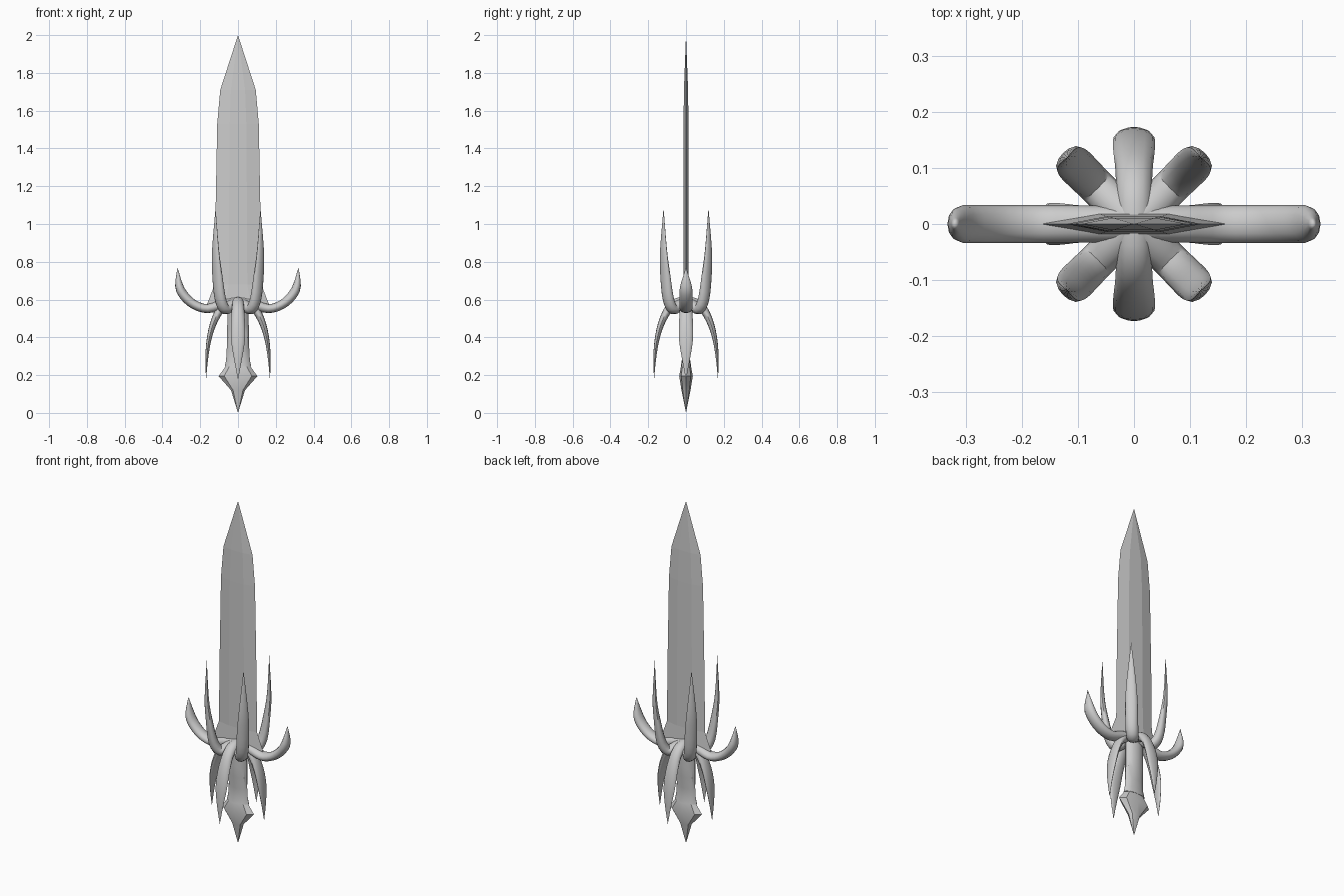
import bpy, bmesh, math
from mathutils import Vector, Matrix

if "Cube" in bpy.data.objects:
    bpy.data.objects.remove(bpy.data.objects["Cube"])


def loft(name, rings, smooth=True, angle=35):
    """Skin a list of equal-length vertex rings and cap both ends."""
    bm = bmesh.new()
    loops = [[bm.verts.new(p) for p in ring] for ring in rings]
    n = len(loops[0])
    for a, b in zip(loops, loops[1:]):
        for i in range(n):
            j = (i + 1) % n
            bm.faces.new((a[i], a[j], b[j], b[i]))
    bm.faces.new(loops[0][::-1])
    bm.faces.new(loops[-1])
    bmesh.ops.remove_doubles(bm, verts=bm.verts, dist=0.0002)
    bmesh.ops.recalc_face_normals(bm, faces=bm.faces)
    me = bpy.data.meshes.new(name)
    bm.to_mesh(me)
    bm.free()
    ob = bpy.data.objects.new(name, me)
    bpy.context.collection.objects.link(ob)
    if smooth:
        bpy.ops.object.select_all(action='DESELECT')
        ob.select_set(True)
        bpy.context.view_layer.objects.active = ob
        bpy.ops.object.shade_smooth_by_angle(angle=math.radians(angle))
    return ob


def ellipse(z, a, b, n=12):
    return [(a * math.cos(2 * math.pi * i / n), b * math.sin(2 * math.pi * i / n), z)
            for i in range(n)]


def spline(pts, steps=3):
    """Catmull-Rom refinement of the control points."""
    p = [Vector(q) for q in pts]
    p = [2 * p[0] - p[1]] + p + [2 * p[-1] - p[-2]]
    out = []
    for i in range(1, len(p) - 2):
        a, b, c, d = p[i - 1:i + 3]
        for s in range(steps):
            t = s / steps
            out.append(0.5 * (2 * b + (c - a) * t + (2 * a - 5 * b + 4 * c - d) * t * t
                              + (3 * b - a - 3 * c + d) * t ** 3))
    return out + [p[-2]]


def claw(name, pts, degrees, n=12):
    """Curved prong; points are (radius, z, half width, half thickness)."""
    path = spline(pts)
    turn = Matrix.Rotation(math.radians(degrees), 3, 'Z')
    rings = []
    for i, q in enumerate(path):
        d = path[min(i + 1, len(path) - 1)] - path[max(i - 1, 0)]
        nrm = Vector((-d[1], 0, d[0])).normalized()
        ring = []
        for k in range(n):
            t = 2 * math.pi * k / n
            v = Vector((q[0], q[2] * math.sin(t), q[1])) + nrm * q[3] * math.cos(t)
            ring.append(turn @ v)
        rings.append(ring)
    return loft(name, rings, angle=50)


# Blade with flared base: (z, half width, half thickness)
blade = [(0.56, 0.17, 0.02), (0.68, 0.123, 0.014), (1.0, 0.12, 0.014),
         (1.53, 0.11, 0.013), (1.71, 0.094, 0.011), (2.0, 0.0, 0.0)]
loft("blade", [[(w, 0, z), (w * .4, t, z), (-w * .4, t, z),
                (-w, 0, z), (-w * .4, -t, z), (w * .4, -t, z)]
               for z, w, t in blade], smooth=False)

# Grip and pointed pommel
grip = [(0.60, .055, .034), (0.46, .057, .034), (0.40, .057, .031), (0.33, .06, .022),
        (0.28, .063, .022), (0.245, .07, .028)]
loft("grip", [ellipse(*r) for r in grip])
pommel = [(0.25, .062, .026), (0.195, .103, .036), (0.12, .037, .024), (0, 0, 0)]
loft("pommel", [ellipse(*r, n=8) for r in pommel], angle=30)

# Side guard arms curling up
arm = [(0, .585, .033, .03), (.08, .575, .033, .028), (.16, .552, .034, .024),
       (.23, .572, .034, .024), (.285, .62, .034, .025), (.312, .675, .03, .021),
       (.32, .77, 0, 0)]
for a in (0, 180):
    claw("guard_arm", arm, a)

# Diagonal claws pointing up
up = [(0, .59, .033, .028), (.05, .57, .033, .028), (.098, .55, .033, .028),
      (.133, .605, .034, .026), (.155, .73, .033, .018), (.168, .86, .024, .011),
      (.168, 1.085, 0, 0)]
for a in (45, 135, 225, 315):
    claw("upper_claw", up, a)

# Straight claws pointing down
down = [(0, .588, .032, .028), (.05, .58, .032, .027), (.095, .545, .033, .022),
        (.132, .47, .037, .017), (.155, .38, .036, .012), (.166, .28, .02, .007),
        (.169, .175, 0, 0)]
for a in (0, 90, 180, 270):
    claw("lower_claw", down, a)
